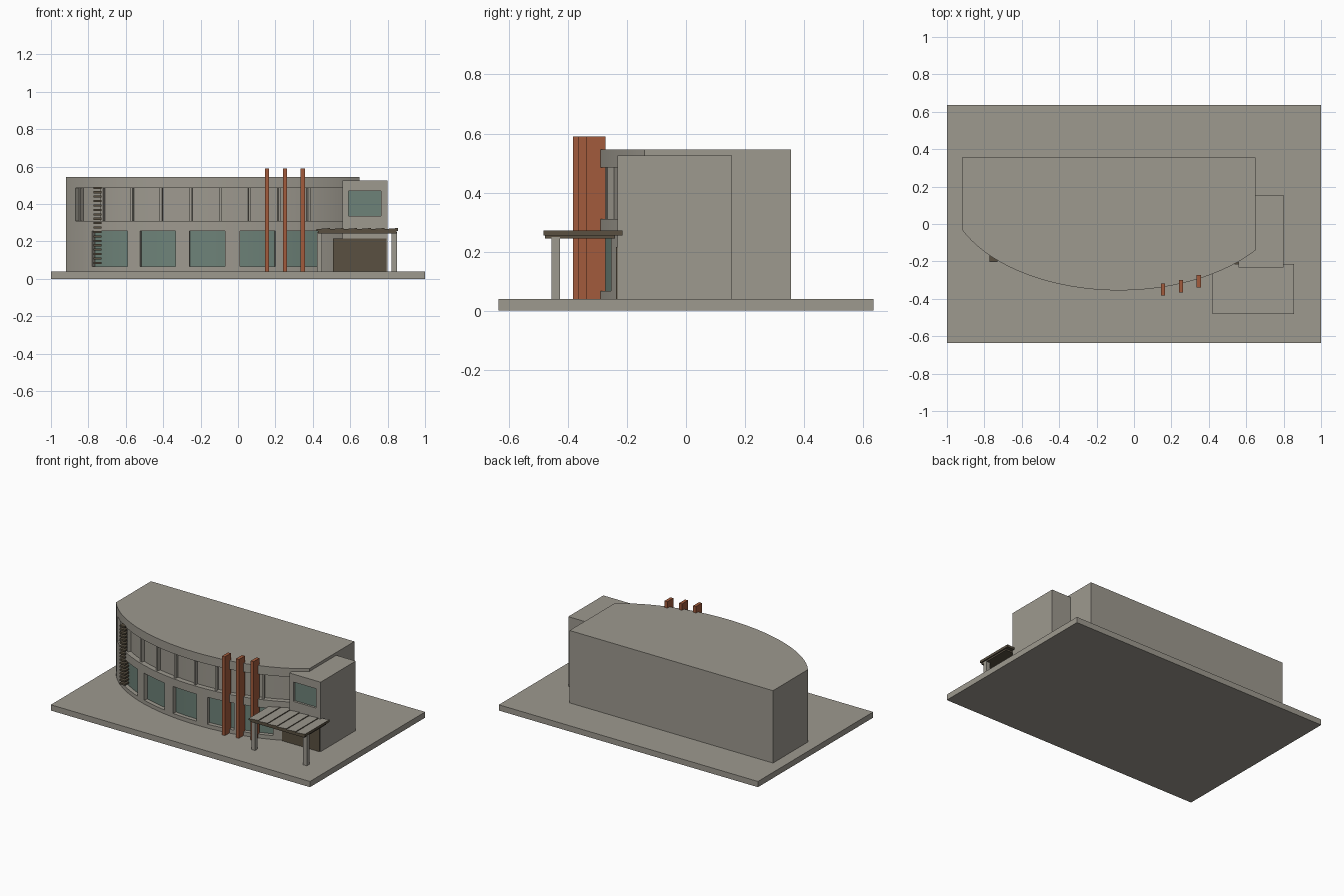
import bpy, bmesh, math
from mathutils import Vector

if "Cube" in bpy.data.objects:
    bpy.data.objects.remove(bpy.data.objects["Cube"])


def material(name, rgb):
    m = bpy.data.materials.new(name)
    m.diffuse_color = (*rgb, 1)
    m.use_nodes = True
    m.node_tree.nodes["Principled BSDF"].inputs["Base Color"].default_value = m.diffuse_color
    return m


CONCRETE = material("concrete grey", (0.34, 0.32, 0.275))
GLASS = material("teal glass", (0.155, 0.225, 0.19))
RUST = material("rust orange", (0.36, 0.105, 0.045))
DARK = material("dark brown", (0.10, 0.08, 0.053))


def finish(name, bm, *mats):
    bmesh.ops.remove_doubles(bm, verts=bm.verts, dist=1e-5)
    bmesh.ops.recalc_face_normals(bm, faces=bm.faces)
    me = bpy.data.meshes.new(name)
    bm.to_mesh(me)
    bm.free()
    for m in mats:
        me.materials.append(m)
    ob = bpy.data.objects.new(name, me)
    bpy.context.collection.objects.link(ob)
    return ob


def box(name, x0, x1, y0, y1, z0, z1, *mats):
    bm = bmesh.new()
    bmesh.ops.create_cube(bm, size=1)
    for v in bm.verts:
        v.co = ((x0 + x1) / 2 + v.co.x * (x1 - x0),
                (y0 + y1) / 2 + v.co.y * (y1 - y0),
                (z0 + z1) / 2 + v.co.z * (z1 - z0))
    return finish(name, bm, *mats)


# Curved facade: part of an ellipse
CX, CY, A, B = -0.08, 0.194, 0.92, 0.549
X0, X1, BACK = -0.92, 0.65, 0.355
GROUND, SILL, HEAD, BAND0, BAND1, ROOF = 0.04, 0.067, 0.255, 0.31, 0.485, 0.545
WINDOWS = [(-0.78, -0.59), (-0.525, -0.335), (-0.26, -0.07), (0.01, 0.20), (0.26, 0.45)]
BAND = (-0.87, 0.60)


def facade(x, depth=0.0):
    """Point on the curved wall and its inward normal."""
    dx = x - CX
    y = CY - B * math.sqrt(1 - (dx / A) ** 2)
    n = -Vector((dx / A ** 2, (y - CY) / B ** 2, 0)).normalized()
    return Vector((x, y, 0)) + n * depth, n


# Columns of the wall grid: even angular steps plus every opening edge
xs = [X0, X1, *BAND] + [x for w in WINDOWS for x in w]
t0, t1 = math.asin((X0 - CX) / A), math.asin((X1 - CX) / A)
for i in range(1, 56):
    x = CX + A * math.sin(t0 + (t1 - t0) * i / 56)
    if min(abs(x - k) for k in xs) > 0.008:
        xs.append(x)
xs.sort()
zs = [GROUND, SILL, HEAD, BAND0, BAND1, ROOF]


def cell(i, j):
    """Recess depth and material of one wall cell."""
    x = (xs[i] + xs[i + 1]) / 2
    if j == 1 and any(a < x < b for a, b in WINDOWS):
        return 0.028, 1
    if j == 3 and BAND[0] < x < BAND[1]:
        return 0.035, 0
    return 0.0, 0


def point(i, j, depth):
    p = facade(xs[i], depth)[0]
    p.z = zs[j]
    return p


bm = bmesh.new()


def face(points, mat=0):
    f = bm.faces.new([bm.verts.new(p) for p in points])
    f.material_index = mat


cols, rows = len(xs) - 1, len(zs) - 1
for i in range(cols):
    for j in range(rows):
        d, mat = cell(i, j)
        face([point(i, j, d), point(i + 1, j, d), point(i + 1, j + 1, d), point(i, j + 1, d)], mat)
        # reveals where the depth changes
        if i + 1 < cols and cell(i + 1, j)[0] != d:
            e = cell(i + 1, j)[0]
            face([point(i + 1, j, d), point(i + 1, j, e), point(i + 1, j + 1, e), point(i + 1, j + 1, d)])
        if j + 1 < rows and cell(i, j + 1)[0] != d:
            e = cell(i, j + 1)[0]
            face([point(i, j + 1, d), point(i + 1, j + 1, d), point(i + 1, j + 1, e), point(i, j + 1, e)])
# roof, floor, sides and back
for j in (0, rows):
    face([point(i, j, 0) for i in range(cols + 1)] + [Vector((X1, BACK, zs[j])), Vector((X0, BACK, zs[j]))])
for i, x in ((0, X0), (cols, X1)):
    face([point(i, j, 0) for j in range(rows + 1)] + [Vector((x, BACK, ROOF)), Vector((x, BACK, GROUND))])
face([Vector((X0, BACK, GROUND)), Vector((X1, BACK, GROUND)), Vector((X1, BACK, ROOF)), Vector((X0, BACK, ROOF))])
hall = finish("curved_hall", bm, CONCRETE, GLASS)
bpy.context.view_layer.objects.active = hall
hall.select_set(True)
bpy.ops.object.shade_smooth_by_angle(angle=math.radians(30))

# Ground slab
box("ground_slab", -1, 1, -0.635, 0.635, 0, GROUND, CONCRETE)

# Mullions standing in the upper band
for k in range(9):
    p, n = facade(-0.855 + 0.16 * k if k == 0 else -0.735 + 0.16 * (k - 1), 0.025)
    m = box("band_mullion", -0.007, 0.007, -0.012, 0.012, BAND0, BAND1, CONCRETE)
    m.location = p
    m.rotation_euler.z = math.atan2(n.y, n.x) - math.pi / 2

# Side block with one recessed window
AX0, AX1, AY0, AY1, AZ = 0.56, 0.80, -0.232, 0.155, 0.525
bm = bmesh.new()
gx, gz = [AX0, 0.59, 0.765, AX1], [GROUND, 0.335, 0.47, AZ]
hole = [(gx[1], gz[1]), (gx[2], gz[1]), (gx[2], gz[2]), (gx[1], gz[2])]
for i in range(3):
    for j in range(3):
        inset = i == j == 1
        y = AY0 + (0.015 if inset else 0)
        face([(gx[i], y, gz[j]), (gx[i + 1], y, gz[j]), (gx[i + 1], y, gz[j + 1]), (gx[i], y, gz[j + 1])], int(inset))
for k in range(4):
    (xa, za), (xb, zb) = hole[k], hole[(k + 1) % 4]
    face([(xa, AY0, za), (xb, AY0, zb), (xb, AY0 + 0.015, zb), (xa, AY0 + 0.015, za)])
for x in (AX0, AX1):
    face([(x, AY0, z) for z in gz] + [(x, AY1, AZ), (x, AY1, GROUND)])
for z in (GROUND, AZ):
    face([(x, AY0, z) for x in gx] + [(AX1, AY1, z), (AX0, AY1, z)])
face([(AX0, AY1, GROUND), (AX1, AY1, GROUND), (AX1, AY1, AZ), (AX0, AY1, AZ)])
finish("side_block", bm, CONCRETE, GLASS)

# Entrance door
box("entrance_door", 0.507, 0.795, -0.237, -0.15, GROUND, 0.215, DARK)

# Tall fins
for x, y in ((0.156, -0.35), (0.251, -0.332), (0.346, -0.306)):
    box("tall_fin", x - 0.011, x + 0.011, y - 0.033, y + 0.033, GROUND, 0.59, RUST)

# Stack of slats at the left of the facade
for k in range(18):
    z = 0.08 + 0.0236 * k
    box("wall_slat", -0.772, -0.73, -0.204, -0.15, z, z + 0.011, DARK)

# Canopy: posts, frame and overlapping tilted planks with grey tops
for x in (0.436, 0.836):
    box("canopy_post", x - 0.014, x + 0.014, -0.455, -0.427, GROUND, 0.25, CONCRETE)
box("canopy_frame", 0.428, 0.847, -0.478, -0.24, 0.244, 0.257, DARK)
step = (0.855 - 0.42) / 6
for k in range(6):
    xa = 0.42 + step * k
    plank = box("canopy_plank", xa, xa + step, -0.482, -0.215, 0.255, 0.266, DARK, CONCRETE)
    for v in plank.data.vertices:
        if v.co.x > xa + step / 2 and v.co.z > 0.26:
            v.co.z += 0.006
    plank.data.update()
    for f in plank.data.polygons:
        f.material_index = int(f.normal.z > 0.5)
